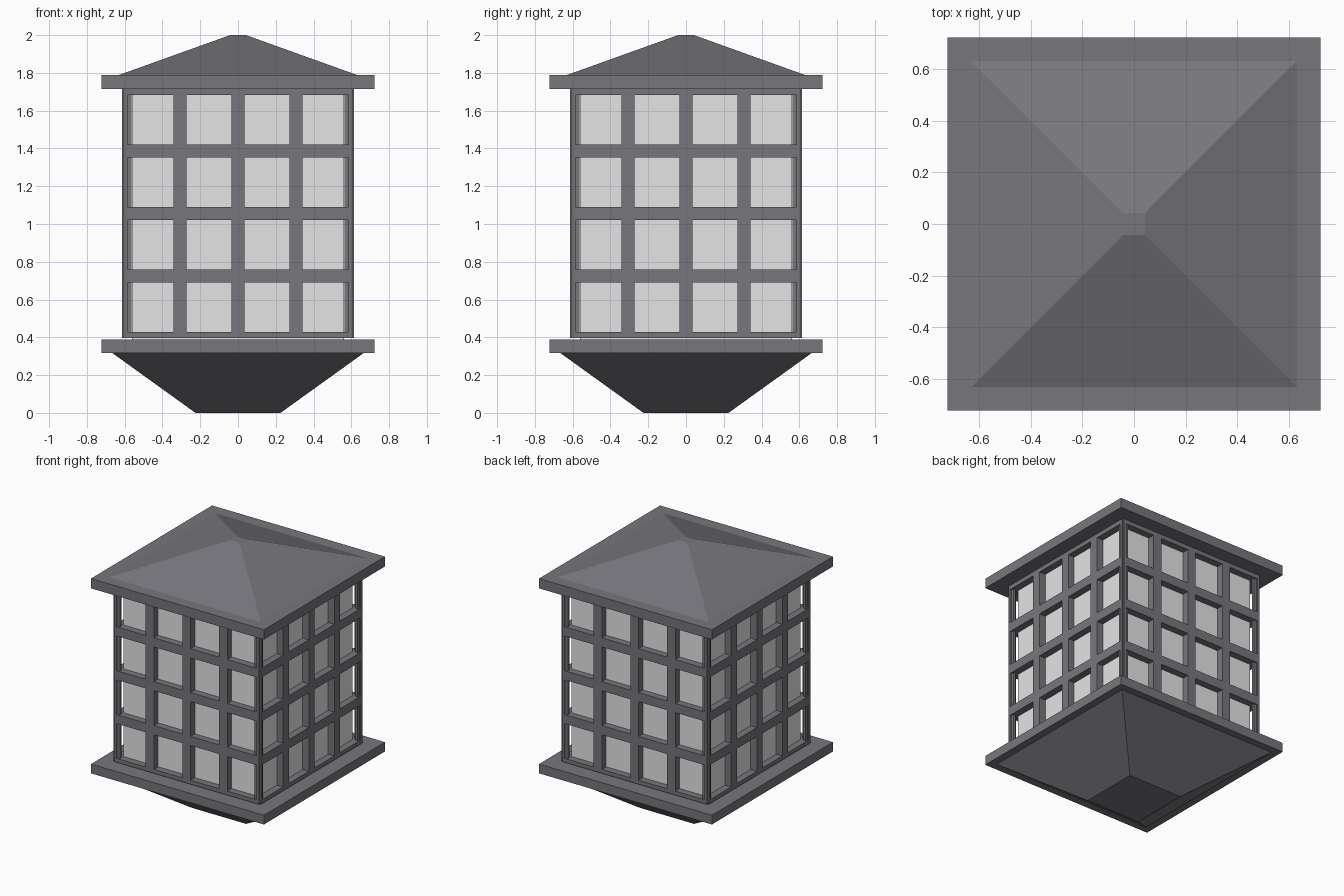
import bpy, bmesh, math
from mathutils import Matrix, Vector

if "Cube" in bpy.data.objects:
    bpy.data.objects.remove(bpy.data.objects["Cube"])


def material(name, color):
    m = bpy.data.materials.new(name)
    m.use_nodes = True
    m.diffuse_color = color
    m.node_tree.nodes["Principled BSDF"].inputs["Base Color"].default_value = color
    return m


metal = material("slate grey", (0.183, 0.183, 0.204, 1))
glass = material("frosted white", (0.78, 0.78, 0.78, 1))


def add_object(name, bm, mat):
    bmesh.ops.recalc_face_normals(bm, faces=bm.faces)
    mesh = bpy.data.meshes.new(name)
    bm.to_mesh(mesh)
    bm.free()
    mesh.materials.append(mat)
    obj = bpy.data.objects.new(name, mesh)
    bpy.context.collection.objects.link(obj)
    return obj


def frustum(name, bottom, top, z0, z1, mat):
    """Square block whose half-width runs from bottom to top."""
    bm = bmesh.new()
    bmesh.ops.create_cone(bm, cap_ends=True, segments=4,
                          radius1=bottom * math.sqrt(2), radius2=top * math.sqrt(2),
                          depth=z1 - z0,
                          matrix=Matrix.Translation((0, 0, (z0 + z1) / 2))
                          @ Matrix.Rotation(math.pi / 4, 4, "Z"))
    return add_object(name, bm, mat)


# Base, roof and inner glass
frustum("tapered_base", 0.225, 0.67, 0, 0.32, metal)
frustum("base_slab", 0.722, 0.722, 0.318, 0.388, metal)
frustum("glass_box", 0.562, 0.562, 0.386, 1.72, glass)
frustum("roof_slab", 0.722, 0.722, 0.714, 0.788, metal).location.z = 1
frustum("roof", 0.638, 0.042, 1.786, 2, metal)

# Window lattice: lines alternate between bar edges and opening edges
half = [0.034, 0.272, 0.341, 0.585, 0.605]
xs = [-x for x in reversed(half)] + half
zs = [0.397]
for row in range(4):
    centre = 0.558 + 0.331 * row
    zs += [centre - 0.131, centre + 0.131]
zs.append(1.718)


def lattice(name, turn):
    bm = bmesh.new()
    grid = [[bm.verts.new((x, -0.615, z)) for x in xs] for z in zs]
    for j in range(len(zs) - 1):
        for i in range(len(xs) - 1):
            if i % 2 and j % 2:
                continue  # window opening
            bm.faces.new((grid[j][i], grid[j][i + 1], grid[j + 1][i + 1], grid[j + 1][i]))
    # Give the lattice its depth
    faces = bm.faces[:]
    depth = bmesh.ops.extrude_face_region(bm, geom=faces, use_keep_orig=True)
    moved = [v for v in depth["geom"] if isinstance(v, bmesh.types.BMVert)]
    bmesh.ops.translate(bm, vec=Vector((0, 0.052, 0)), verts=moved)
    bmesh.ops.rotate(bm, verts=bm.verts, cent=(0, 0, 0),
                     matrix=Matrix.Rotation(turn * math.pi / 2, 3, "Z"))
    add_object(name, bm, metal)


for turn, side in enumerate(("front", "left", "back", "right")):
    lattice(side + "_window_lattice", turn)
